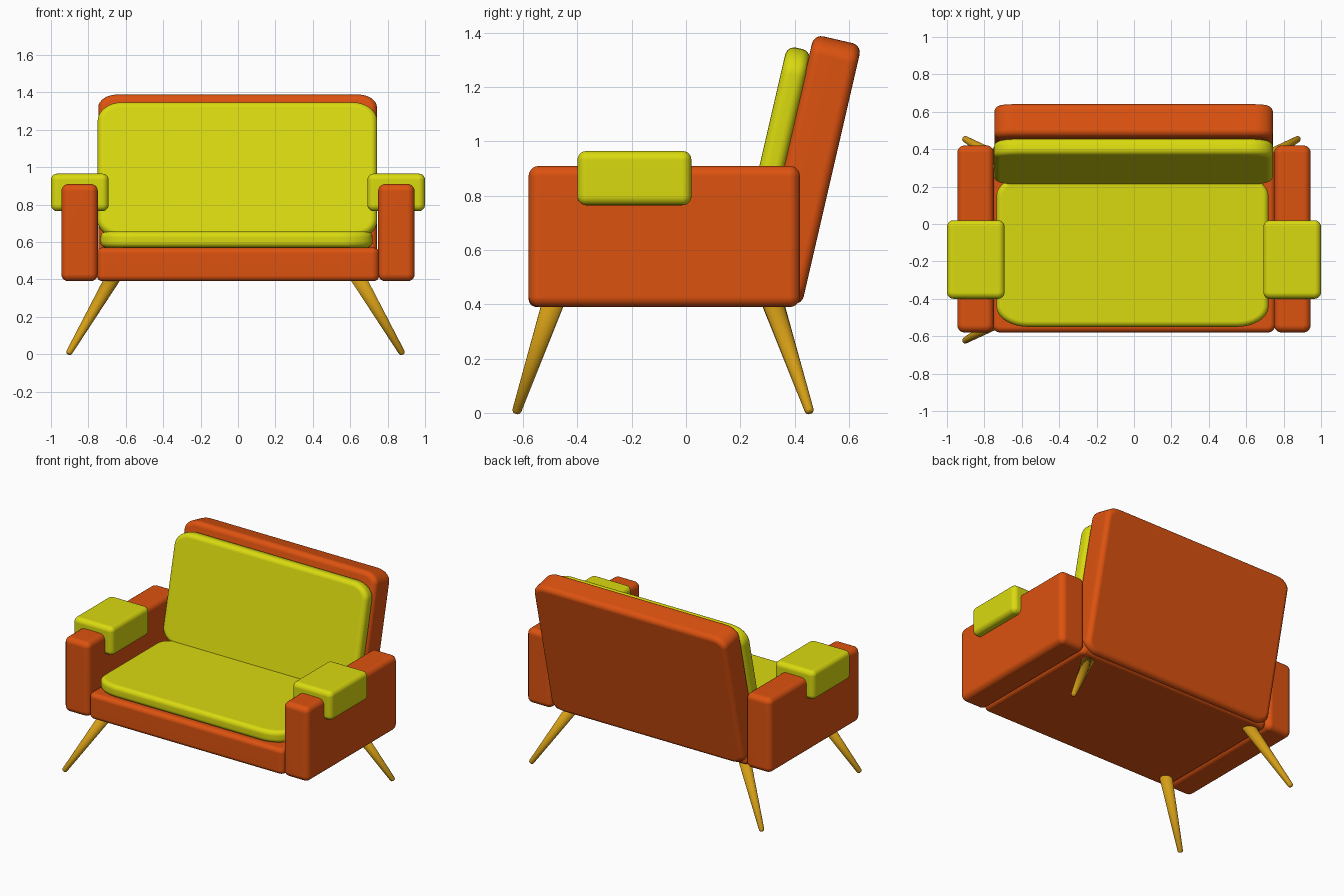
import bpy, bmesh
from math import sin, cos, pi, radians
from mathutils import Vector

if "Cube" in bpy.data.objects:
    bpy.data.objects.remove(bpy.data.objects["Cube"])


def material(name, rgb):
    m = bpy.data.materials.new(name)
    m.diffuse_color = (*rgb, 1)
    m.use_nodes = True
    m.node_tree.nodes["Principled BSDF"].inputs["Base Color"].default_value = m.diffuse_color
    return m


ORANGE = material("orange fabric", (0.72, 0.085, 0.005))
YELLOW = material("yellow fabric", (0.70, 0.70, 0.005))
WOOD = material("golden wood", (0.66, 0.34, 0.008))


def finish(name, bm, mat):
    bmesh.ops.recalc_face_normals(bm, faces=bm.faces)
    me = bpy.data.meshes.new(name)
    bm.to_mesh(me)
    bm.free()
    me.materials.append(mat)
    me.shade_smooth()
    ob = bpy.data.objects.new(name, me)
    bpy.context.collection.objects.link(ob)
    return ob


def slab(name, size, loc, corner, edge, mat, tilt=0):
    """Upholstered slab: rounded outline (corner radii x, y), softened rims."""
    sx, sy, sz = (s / 2 for s in size)
    rx, ry = corner
    n = 8
    bm = bmesh.new()
    ring = []
    for q, (ux, uy) in enumerate([(1, 1), (-1, 1), (-1, -1), (1, -1)]):
        for i in range(n + 1):
            a = (q + i / n) * pi / 2
            ring.append(bm.verts.new((ux * (sx - rx) + rx * cos(a),
                                      uy * (sy - ry) + ry * sin(a), -sz)))
    base = bm.faces.new(ring)
    top = bmesh.ops.extrude_face_region(bm, geom=[base])["geom"]
    bmesh.ops.translate(bm, vec=(0, 0, 2 * sz),
                        verts=[v for v in top if isinstance(v, bmesh.types.BMVert)])
    ob = finish(name, bm, mat)
    ob.location = loc
    ob.rotation_euler.x = tilt
    bev = ob.modifiers.new("soft rim", 'BEVEL')
    bev.width = edge
    bev.segments = 5
    bev.limit_method = 'ANGLE'
    bev.angle_limit = radians(50)
    ob.modifiers.new("normals", 'WEIGHTED_NORMAL').keep_sharp = True
    return ob


def leg(name, top, foot, r_top=0.043, r_foot=0.017):
    """Round tapered leg with a softened tip."""
    top, foot = Vector(top), Vector(foot)
    axis = foot - top
    bm = bmesh.new()
    n, rings = 20, []
    length = axis.length
    for d, r in [(0, r_top), (length - 0.012, r_foot),
                 (length - 0.003, r_foot * 0.8), (length, r_foot * 0.45)]:
        rings.append([bm.verts.new((r * cos(2 * pi * i / n), r * sin(2 * pi * i / n), d))
                      for i in range(n)])
    for a, b in zip(rings, rings[1:]):
        for i in range(n):
            bm.faces.new((a[i], a[(i + 1) % n], b[(i + 1) % n], b[i]))
    bm.faces.new(rings[0])
    bm.faces.new(rings[-1])
    ob = finish(name, bm, WOOD)
    ob.location = top
    ob.rotation_euler = axis.to_track_quat('Z', 'Y').to_euler()
    return ob


# Seat frame and leaning backrest (slabs stood up by a quarter turn plus lean)
LEAN = radians(90 - 13)
slab("seat_base", (1.51, 0.98, 0.18), (0, -0.09, 0.48), (0.04, 0.04), 0.03, ORANGE)
slab("backrest", (1.49, 0.985, 0.18), (-0.002, 0.449, 0.895), (0.10, 0.07), 0.035, ORANGE, LEAN)

# Cushions
slab("seat_cushion", (1.455, 0.81, 0.085), (-0.008, -0.145, 0.6125), (0.17, 0.11), 0.03, YELLOW)
slab("back_cushion", (1.495, 0.745, 0.092), (-0.003, 0.334, 0.98), (0.13, 0.10), 0.034, YELLOW, LEAN)

# Arms with pads wrapped over them
for side, s in (("left", -1), ("right", 1)):
    slab(side + "_arm", (0.195, 1.0, 0.52), (s * 0.847, -0.08, 0.65), (0.04, 0.04), 0.038, ORANGE)
    slab(side + "_arm_pad", (0.308, 0.42, 0.20), (s * 0.846, -0.19, 0.865), (0.035, 0.035), 0.033, YELLOW)

# Splayed legs (the front right corner has none)
leg("front_left_leg", (-0.645, -0.475, 0.45), (-0.908, -0.626, 0.0))
leg("back_left_leg", (-0.645, 0.305, 0.45), (-0.908, 0.457, 0.0))
leg("back_right_leg", (0.618, 0.305, 0.45), (0.881, 0.457, 0.0))
